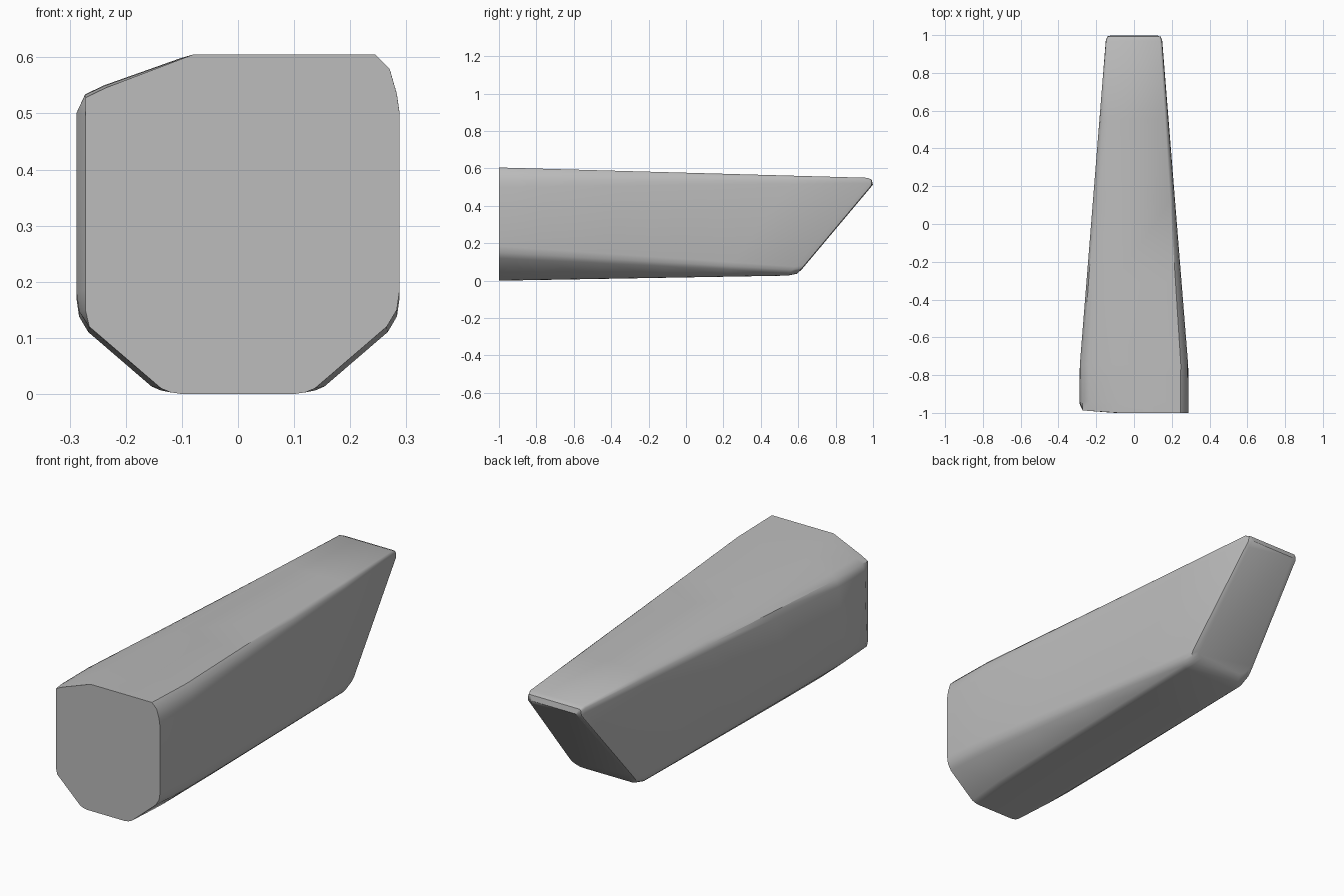
import bpy, bmesh, math

cube = bpy.data.objects.get("Cube")
if cube:
    bpy.data.objects.remove(cube)

# Corner profiles: (inset from the side, height), from top to bottom
FRONT_TOP_LEFT = [(.043, .605), (.018, .58), (.005, .535), (0, .5)]
FRONT_TOP_RIGHT = [(.208, .605), (.053, .55), (.016, .533), (0, .5)]
FRONT_BOTTOM = [(0, .185), (.005, .15), (.023, .12), (.151, .01), (.168, .003), (.188, 0)]
BACK_TOP = [(.012, .55), (.006, .548), (.002, .54), (0, .52)]
BACK_BOTTOM = [(0, .075), (.003, .058), (.01, .045), (.02, .036), (.03, .03), (.045, .027)]


def half_width(y):
    return .288 - .08 * max(0, y + .76)


def outline(left, right):
    """Closed loop of (side, inset, height), down the left and up the right."""
    return [(1, *p) for p in left] + [(-1, *p) for p in reversed(right)]


front = outline(FRONT_TOP_LEFT + FRONT_BOTTOM, FRONT_TOP_RIGHT + FRONT_BOTTOM)
back = outline(BACK_TOP + BACK_BOTTOM, BACK_TOP + BACK_BOTTOM)


def slope(z, setback):
    """Depth of the slanted rear face at a height."""
    return min(.62 + .84 * (z - .06), 1) - setback


def blend_ring(t):
    """Cross-section between the upright front and the slanted rear rim."""
    ring = []
    for (s, fi, fz), (_, bi, bz) in zip(front, back):
        y = -1 + t * (slope(bz, .03 + .02 * (bz < .3)) + 1)
        ring.append((s * (half_width(y) - fi - t * (bi - fi)), y, fz + t * (bz - fz)))
    return ring


def rear_ring(inset, setback):
    """Inset loop on the rounded edge of the slanted face."""
    ring = []
    for s, i, z in back:
        z = .29 + (z - .29) * (1 - inset / .26)
        y = slope(z, setback)
        ring.append((s * (half_width(y) - i - inset * .6), y, z))
    return ring


def front_ring():
    """Front rim, rounded back a little on the right edge only."""
    ring = []
    for x, y, z in blend_ring(0):
        k = min(1, max(0, (-x - .1) / .17))
        ring.append((max(x, -.272), y + .013 * k, z - .005 * k * (z > .3)))
    return ring


# Tapered body lofted through its rings
rings = [front_ring(), blend_ring(.03)]
rings += [blend_ring(t) for t in (.13, .35, .57, .79, 1)]
rings += [rear_ring(.01, .007), rear_ring(.035, .001)]

bm = bmesh.new()
loops = [[bm.verts.new(p) for p in ring] for ring in rings]
count = len(front)
for a, b in zip(loops, loops[1:]):
    for i in range(count):
        j = (i + 1) % count
        bm.faces.new((a[i], a[j], b[j], b[i]))
bm.faces.new(loops[0])
bm.faces.new(loops[-1])
bmesh.ops.recalc_face_normals(bm, faces=bm.faces)

mesh = bpy.data.meshes.new("tapered_body")
bm.to_mesh(mesh)
bm.free()
body = bpy.data.objects.new("tapered_body", mesh)
bpy.context.collection.objects.link(body)

# Plain grey surface
grey = bpy.data.materials.new("light_grey")
grey.use_nodes = True
grey.diffuse_color = (.5, .5, .5, 1)
grey.node_tree.nodes["Principled BSDF"].inputs["Base Color"].default_value = (.5, .5, .5, 1)
mesh.materials.append(grey)

bpy.ops.object.select_all(action='DESELECT')
body.select_set(True)
bpy.context.view_layer.objects.active = body
bpy.ops.object.shade_smooth_by_angle(angle=math.radians(40))
